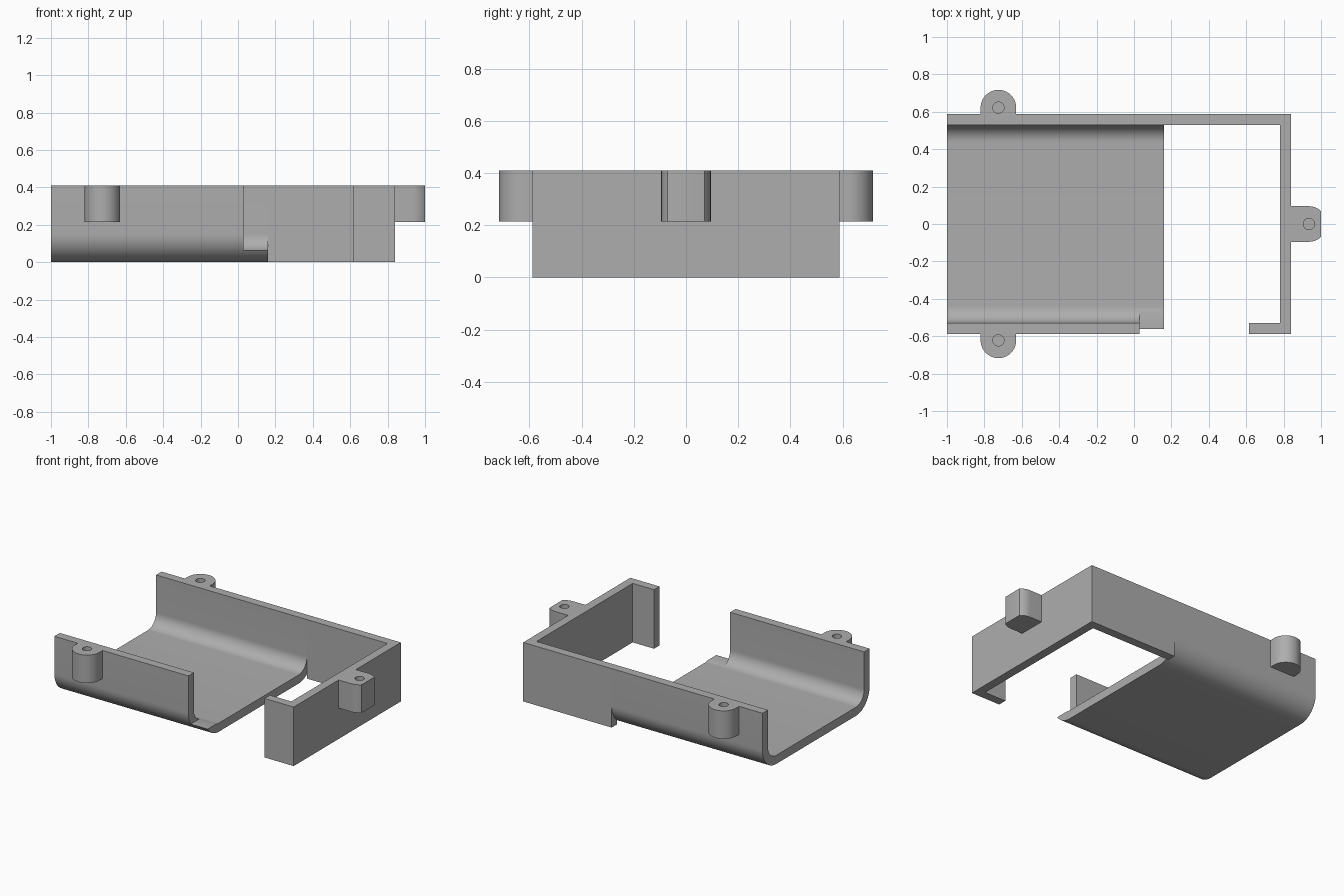
import bpy
import bmesh
from math import cos, sin, pi, radians
from mathutils import Vector

if "Cube" in bpy.data.objects:
    bpy.data.objects.remove(bpy.data.objects["Cube"])

HEIGHT, HALF, WALL = 0.41, 0.588, 0.06
BEND = 0.15                       # outer radius of the tray bends
TRAY_END, RIGHT = 0.16, 0.84
EAR_R, EAR_Z, HOLE_R = 0.095, 0.215, 0.03

grey = bpy.data.materials.new("grey plastic")
grey.use_nodes = True
colour = (0.42, 0.42, 0.42, 1)
grey.diffuse_color = colour
grey.node_tree.nodes["Principled BSDF"].inputs["Base Color"].default_value = colour


def prism(name, outline, low, high, along_x=False):
    """Extrude a closed outline: (x, y) along z, or (y, z) along x."""
    def place(p, h):
        return (h, p[0], p[1]) if along_x else (p[0], p[1], h)
    bm = bmesh.new()
    face = bm.faces.new([bm.verts.new(place(p, low)) for p in outline])
    step = Vector(place((0, 0), high - low))
    moved = bmesh.ops.extrude_face_region(bm, geom=[face], use_keep_orig=True)["geom"]
    bmesh.ops.translate(bm, vec=step, verts=[v for v in moved if isinstance(v, bmesh.types.BMVert)])
    bmesh.ops.recalc_face_normals(bm, faces=bm.faces)
    mesh = bpy.data.meshes.new(name)
    bm.to_mesh(mesh)
    bm.free()
    mesh.materials.append(grey)
    obj = bpy.data.objects.new(name, mesh)
    bpy.context.collection.objects.link(obj)
    return obj


def arc(cx, cy, r, start, end, steps=16):
    angles = [radians(start + (end - start) * i / steps) for i in range(steps + 1)]
    return [(cx + r * cos(a), cy + r * sin(a)) for a in angles]


def box(x0, x1, y0, y1):
    return [(x0, y0), (x1, y0), (x1, y1), (x0, y1)]


def select(obj):
    bpy.ops.object.select_all(action="DESELECT")
    obj.select_set(True)
    bpy.context.view_layer.objects.active = obj


def cut(obj, cutter):
    cutter.hide_render = True
    mod = obj.modifiers.new("cut", "BOOLEAN")
    mod.operation, mod.solver, mod.object = "DIFFERENCE", "EXACT", cutter
    select(obj)
    bpy.ops.object.modifier_apply(modifier=mod.name)
    bpy.data.objects.remove(cutter)


# Tray: U-shaped section with rounded bends, open at the left end
mid = HALF - BEND
section = [(-HALF, HEIGHT)] + arc(-mid, BEND, BEND, 180, 270) + arc(mid, BEND, BEND, 270, 360)
section += [(HALF, HEIGHT), (HALF - WALL, HEIGHT)]
section += arc(mid, BEND, BEND - WALL, 360, 270) + arc(-mid, BEND, BEND - WALL, 270, 180)
section += [(-HALF + WALL, HEIGHT)]
tray = prism("tray", section, -1, TRAY_END, along_x=True)

# The front wall stops short of the tray end
cut(tray, prism("notch_cutter", box(0.03, 0.3, -0.8, -0.3), 0.065, 0.6))

# Frame: back wall, side wall and short front return
inner = HALF - WALL
frame = prism("frame_wall", [
    (TRAY_END, HALF), (TRAY_END, inner), (RIGHT - WALL, inner), (RIGHT - WALL, -inner),
    (0.615, -inner), (0.615, -HALF), (RIGHT, -HALF), (RIGHT, HALF)], 0, HEIGHT)

# Screw ears with blind holes
ears = []
for name, side in (("back_ear", 1), ("front_ear", -1)):
    x, y = -0.725, 0.622
    outline = [(x + EAR_R, HALF)] + arc(x, y, EAR_R, 0, 180, 32) + [(x - EAR_R, HALF)]
    ear = prism(name, [(px, py * side) for px, py in outline], EAR_Z, HEIGHT)
    ears.append((ear, x, y * side))

# The side ear has its round end trimmed flat
x = 0.935
outline = [(RIGHT, -EAR_R)] + arc(x, 0, EAR_R, -90, -43, 10)
outline += arc(x, 0, EAR_R, 43, 90, 10) + [(RIGHT, EAR_R)]
outline = [(min(px, 1), py) for px, py in outline]
ears.append((prism("side_ear", outline, EAR_Z, HEIGHT), x, 0))

for ear, x, y in ears:
    cut(ear, prism("hole_cutter", arc(x, y, HOLE_R, 0, 345, 23), 0.26, 0.6))

for obj in [tray, frame] + [e[0] for e in ears]:
    select(obj)
    bpy.ops.object.shade_smooth_by_angle(angle=pi / 6)
